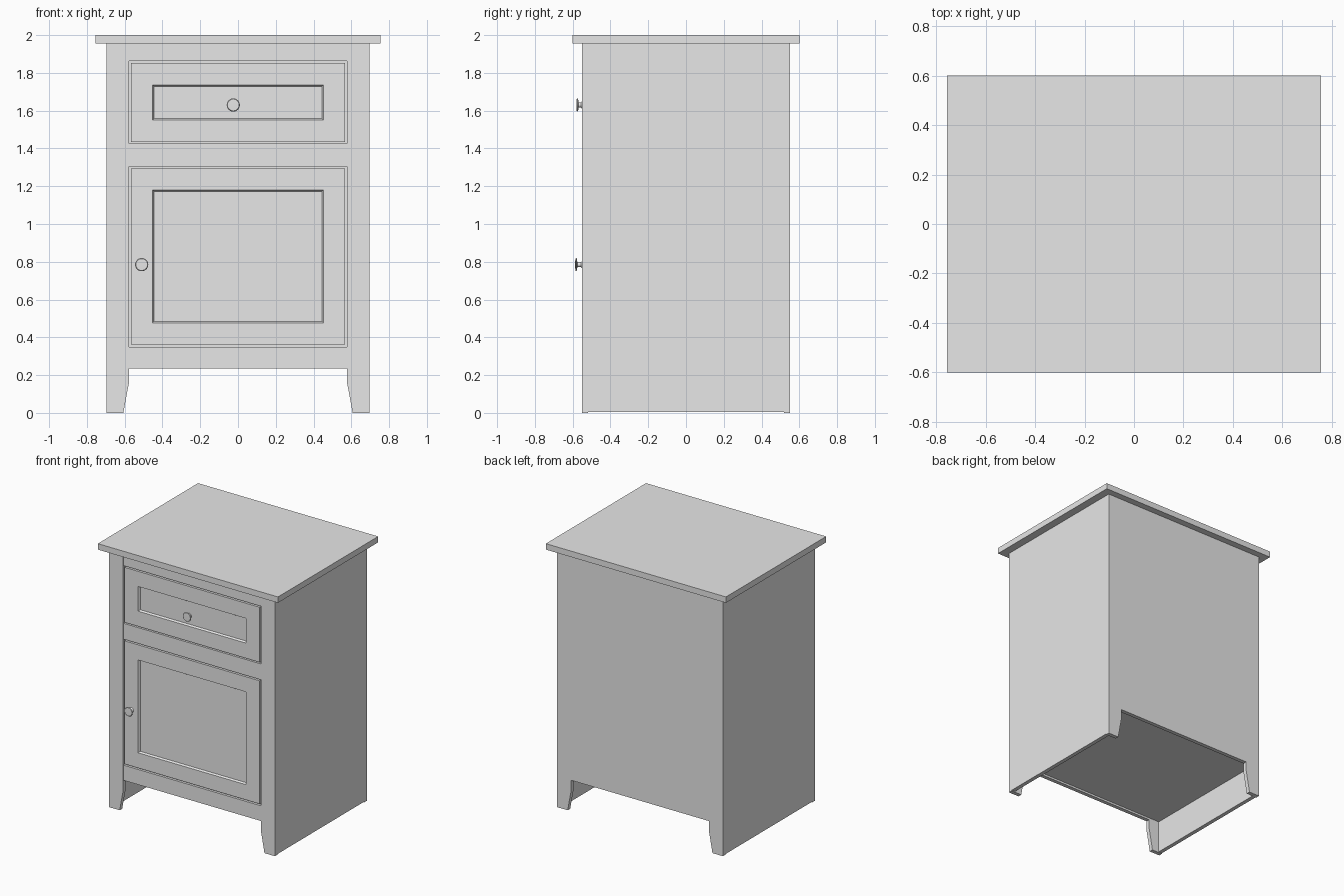
import bpy, bmesh, math
from mathutils import Matrix

if "Cube" in bpy.data.objects:
    bpy.data.objects.remove(bpy.data.objects["Cube"])

grey = bpy.data.materials.new("plain grey")
grey.diffuse_color = (0.8, 0.8, 0.8, 1)
grey.use_nodes = True
grey.node_tree.nodes["Principled BSDF"].inputs["Base Color"].default_value = grey.diffuse_color


def finish(name, bm):
    bmesh.ops.recalc_face_normals(bm, faces=bm.faces)
    me = bpy.data.meshes.new(name)
    bm.to_mesh(me)
    bm.free()
    me.materials.append(grey)
    ob = bpy.data.objects.new(name, me)
    bpy.context.collection.objects.link(ob)
    return ob


def box_bm(x0, x1, y0, y1, z0, z1):
    bm = bmesh.new()
    m = Matrix.Translation(((x0 + x1) / 2, (y0 + y1) / 2, (z0 + z1) / 2))
    bmesh.ops.create_cube(bm, size=1, matrix=m @ Matrix.Diagonal((x1 - x0, y1 - y0, z1 - z0, 1)))
    return bm


def box(name, *dims):
    return finish(name, box_bm(*dims))


def plate(name, outline, y0, y1):
    """Extrude an (x, z) outline from y0 to y1."""
    bm = bmesh.new()
    f = bm.faces.new([bm.verts.new((x, y0, z)) for x, z in outline])
    r = bmesh.ops.extrude_face_region(bm, geom=[f])
    bmesh.ops.translate(bm, vec=(0, y1 - y0, 0),
                        verts=[v for v in r["geom"] if isinstance(v, bmesh.types.BMVert)])
    return finish(name, bm)


def recessed_panel(name, x0, x1, z0, z1, border):
    """Flush front with a sunken centre field."""
    bm = box_bm(x0, x1, -0.55, -0.525, z0, z1)
    bm.normal_update()
    front = min(bm.faces, key=lambda f: f.calc_center_median().y)
    bmesh.ops.inset_region(bm, faces=[front], thickness=border, use_even_offset=True)
    bmesh.ops.inset_region(bm, faces=[front], thickness=0.008, depth=-0.014, use_even_offset=True)
    return finish(name, bm)


def knob(name, x, z, length):
    """Turned knob: slim stem and flat round cap."""
    prof = [(0.020, 0), (0.013, 0.006), (0.013, length - 0.012), (0.031, length - 0.009),
            (0.035, length - 0.005), (0.031, length - 0.001), (0, length)]
    bm = bmesh.new()
    vs = [bm.verts.new((x + r, -0.55 - d, z)) for r, d in prof]
    es = [bm.edges.new(p) for p in zip(vs, vs[1:])]
    bmesh.ops.spin(bm, geom=vs + es, cent=(x, 0, z), axis=(0, 1, 0),
                   angle=math.tau, steps=24, use_merge=True)
    bmesh.ops.remove_doubles(bm, verts=bm.verts, dist=1e-5)
    ob = finish(name, bm)
    bpy.context.view_layer.objects.active = ob
    ob.select_set(True)
    bpy.ops.object.shade_smooth_by_angle(angle=math.radians(40))
    ob.select_set(False)


W, T, H, S = 0.695, 0.03, 1.955, 0.577   # half width, board, body height, stile edge

# Top board
box("top_board", -0.755, 0.755, -0.6, 0.6, H, 2.0)

# Sides and tapered front stiles
for side, s in (("left", -1), ("right", 1)):
    xs = sorted((s * W, s * (W - T)))
    box(side + "_side", *xs, -0.52, 0.52, 0.005, H)
    plate(side + "_front_stile",
          [(s * W, 0), (s * 0.607, 0), (s * 0.585, 0.12), (s * S, 0.16), (s * S, H), (s * W, H)],
          -0.55, -0.52)

# Back board with the same feet
half = [(W, H), (W, 0), (0.607, 0), (0.585, 0.12), (S, 0.16), (S, 0.235)]
plate("back_board", half + [(-x, z) for x, z in reversed(half)], 0.52, 0.55)

# Floor and backing behind the door gaps
box("floor", -W + T, W - T, -0.52, 0.52, 0.25, 0.28)
box("front_backing", -W + T, W - T, -0.53, -0.515, 0.25, H)

# Front rails
for name, z0, z1 in (("bottom_rail", 0.235, 0.35), ("middle_rail", 1.305, 1.425),
                     ("top_rail", 1.862, H)):
    box(name, -S, S, -0.549, -0.52, z0, z1)

# Drawer and door
recessed_panel("drawer_front", -0.567, 0.567, 1.435, 1.852, 0.115)
recessed_panel("door", -0.567, 0.567, 0.362, 1.295, 0.115)

# Knobs
knob("drawer_knob", -0.025, 1.63, 0.03)
knob("door_knob", -0.51, 0.785, 0.037)
